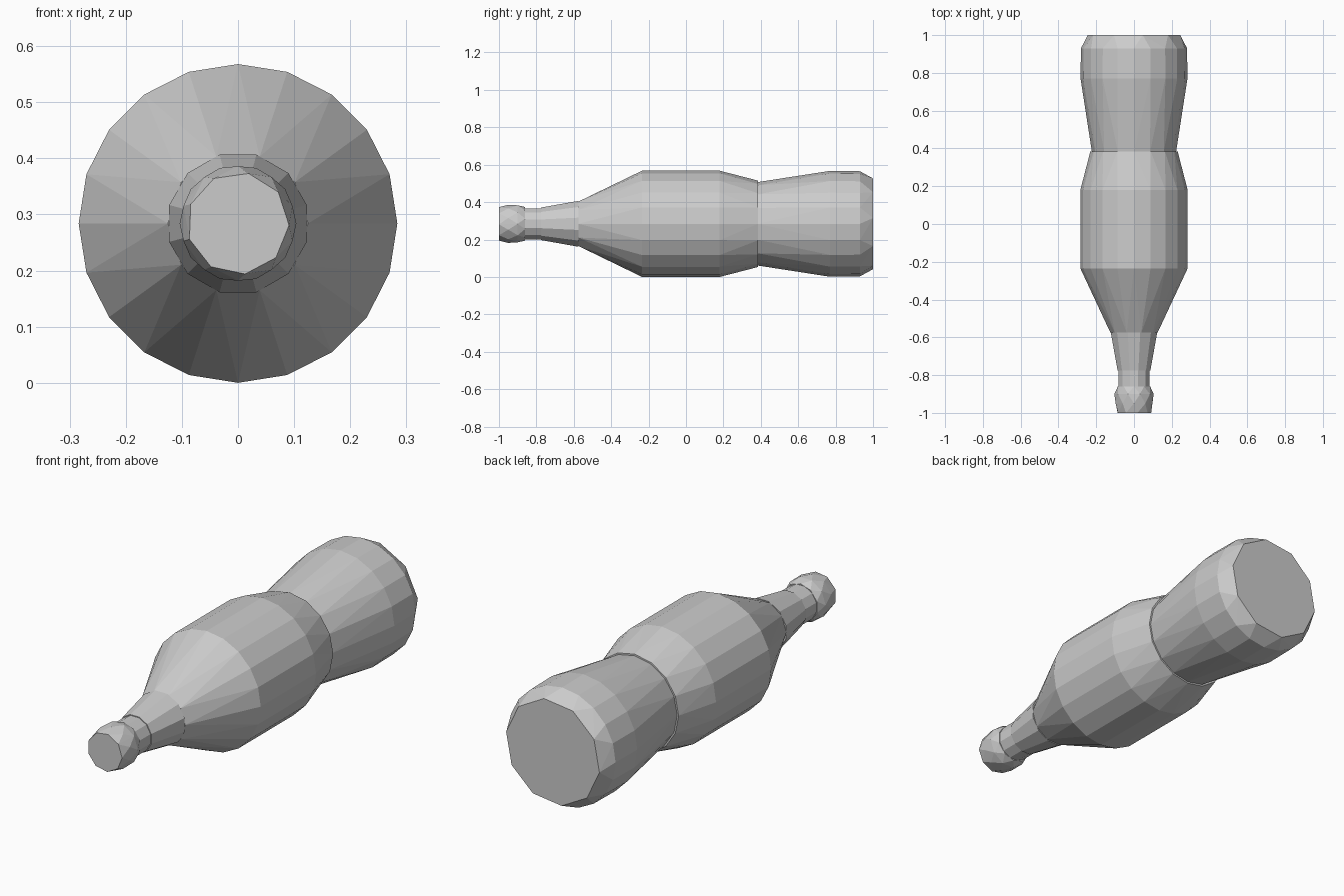
import bpy, bmesh
from math import sin, cos, pi

if "Cube" in bpy.data.objects:
    bpy.data.objects.remove(bpy.data.objects["Cube"])

CENTRE_Z = 0.284


def faceted_part(name, rings):
    """Convex low-poly part around the long axis; ring = (y, radius, sides, turn in steps)."""
    bm = bmesh.new()
    for y, r, n, turn in rings:
        for i in range(n):
            a = 2 * pi * (i + turn) / n
            bm.verts.new((r * sin(a), y, CENTRE_Z + r * cos(a)))
    hull = bmesh.ops.convex_hull(bm, input=bm.verts[:])
    loose = [v for v in bm.verts if not v.link_faces]
    bmesh.ops.delete(bm, geom=loose, context='VERTS')
    # merge the flat triangles into clean facets
    bmesh.ops.dissolve_limit(bm, angle_limit=0.01, verts=bm.verts[:], edges=bm.edges[:])
    bmesh.ops.recalc_face_normals(bm, faces=bm.faces[:])
    mesh = bpy.data.meshes.new(name)
    bm.to_mesh(mesh)
    bm.free()
    obj = bpy.data.objects.new(name, mesh)
    bpy.context.collection.objects.link(obj)
    return obj


# Bottle mouth
faceted_part("mouth_rim", [(-1.0, 0.091, 9, 0.3), (-0.95, 0.102, 10, 0),
                           (-0.90, 0.104, 10, 0.5), (-0.86, 0.09, 10, 0)])
# Narrow collar under the rim
faceted_part("collar", [(-0.865, 0.086, 12, 0.5), (-0.77, 0.086, 12, 0.5)])
# Tapered neck
faceted_part("neck", [(-0.775, 0.09, 12, 0.5), (-0.575, 0.127, 12, 0.5)])
# Shoulder and upper body, narrowing to the waist
faceted_part("upper_body", [(-0.575, 0.125, 10, 0.5), (-0.235, 0.284, 20, 0),
                            (0.18, 0.284, 20, 0), (0.385, 0.231, 16, 0)])
# Lower body, flaring from the waist to the base
faceted_part("lower_body", [(0.383, 0.223, 16, 0), (0.77, 0.283, 20, 0),
                            (0.93, 0.281, 20, 0), (1.0, 0.247, 10, 0.3)])
